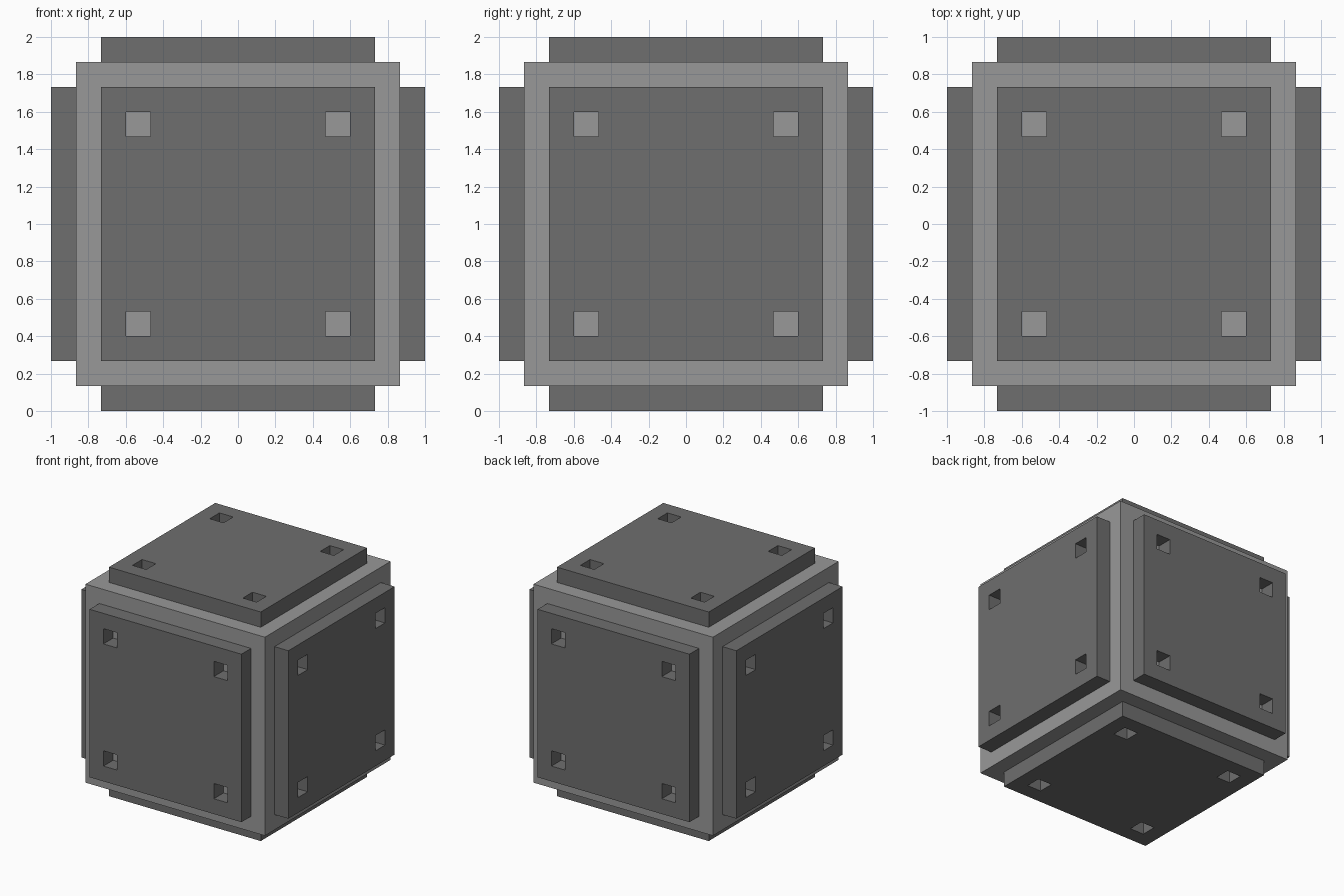
import bpy, bmesh
from math import pi
from mathutils import Matrix, Vector

if "Cube" in bpy.data.objects:
    bpy.data.objects.remove(bpy.data.objects["Cube"])

CORE = 13 / 15      # half size of the inner cube
OUT = 1.0           # outer face of the plates
CUTS = [-11/15, -9/15, -7/15, 7/15, 9/15, 11/15]   # plate edges and hole edges
CENTRE = Matrix.Translation((0, 0, 1))


def material(name, value):
    m = bpy.data.materials.new(name)
    m.diffuse_color = (value, value, value, 1)
    m.use_nodes = True
    m.node_tree.nodes["Principled BSDF"].inputs["Base Color"].default_value = m.diffuse_color
    return m


def add_object(name, bm, mat):
    mesh = bpy.data.meshes.new(name)
    bm.to_mesh(mesh)
    bm.free()
    mesh.materials.append(mat)
    obj = bpy.data.objects.new(name, mesh)
    bpy.context.collection.objects.link(obj)


light = material("light grey", 0.314)
dark = material("dark grey", 0.156)

# Inner cube
bm = bmesh.new()
bmesh.ops.create_cube(bm, size=2 * CORE, matrix=CENTRE)
add_object("core_cube", bm, light)


# Square plate with four square holes that show the core beneath
def plate(name, rotation):
    bm = bmesh.new()
    v = [[bm.verts.new((x, y, CORE)) for y in CUTS] for x in CUTS]
    for i in range(5):
        for j in range(5):
            if i in (1, 3) and j in (1, 3):
                continue
            bm.faces.new((v[i][j], v[i+1][j], v[i+1][j+1], v[i][j+1]))
    ext = bmesh.ops.extrude_face_region(bm, geom=bm.faces[:])
    top = [g for g in ext["geom"] if isinstance(g, bmesh.types.BMVert)]
    bmesh.ops.translate(bm, verts=top, vec=Vector((0, 0, OUT - CORE)))
    bmesh.ops.recalc_face_normals(bm, faces=bm.faces[:])
    # make sure the outer face points outward
    if any(f.normal.z < -0.5 and f.calc_center_median().z > OUT - 0.01 for f in bm.faces):
        bmesh.ops.reverse_faces(bm, faces=bm.faces[:])
    bm.transform(CENTRE @ rotation)
    add_object(name, bm, dark)


# One plate on each side
for name, angle, axis in (("top_plate", 0, 'X'), ("bottom_plate", pi, 'X'),
                          ("front_plate", pi / 2, 'X'), ("back_plate", -pi / 2, 'X'),
                          ("right_plate", pi / 2, 'Y'), ("left_plate", -pi / 2, 'Y')):
    plate(name, Matrix.Rotation(angle, 4, axis))
